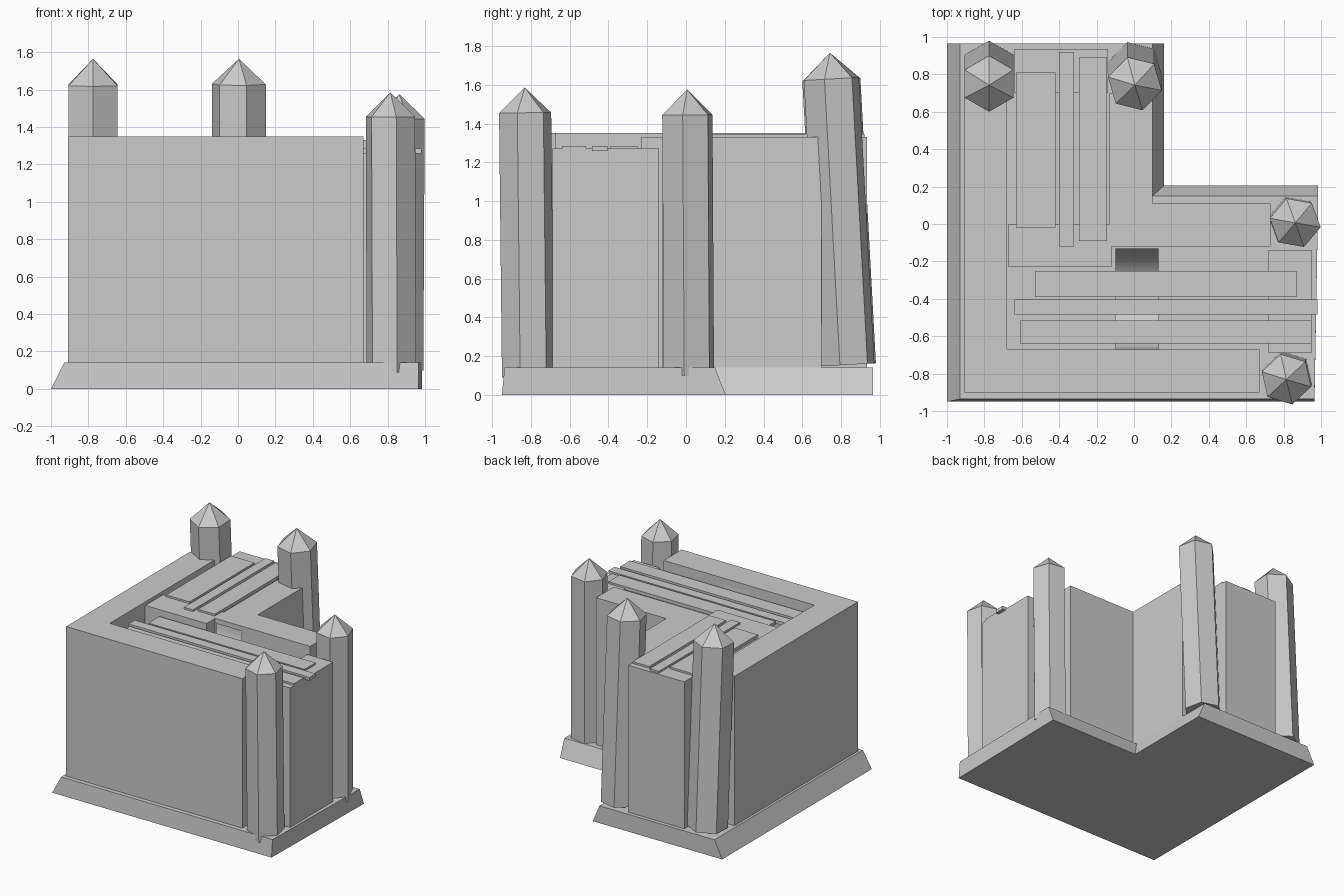
import bpy, bmesh, math
from mathutils import Vector, Matrix

cube = bpy.data.objects.get("Cube")
if cube:
    bpy.data.objects.remove(cube, do_unlink=True)

COLOR = (0.6, 0.6, 0.6, 1.0)
stone = bpy.data.materials.new("stone_grey")
stone.use_nodes = True
stone.diffuse_color = COLOR
stone.node_tree.nodes["Principled BSDF"].inputs["Base Color"].default_value = COLOR

BASE_TOP = 0.14


def finish(name, bm, recalc=True):
    if recalc:
        bmesh.ops.recalc_face_normals(bm, faces=bm.faces)
    mesh = bpy.data.meshes.new(name)
    bm.to_mesh(mesh)
    bm.free()
    mesh.materials.append(stone)
    obj = bpy.data.objects.new(name, mesh)
    bpy.context.collection.objects.link(obj)
    return obj


def box(name, x, y, z):
    bm = bmesh.new()
    bmesh.ops.create_cube(bm, size=1)
    for v in bm.verts:
        v.co = Vector([a + (b - a) * (c + 0.5) for (a, b), c in zip((x, y, z), v.co)])
    return finish(name, bm)


def loft(name, rings):
    bm = bmesh.new()
    loops = [[bm.verts.new(p) for p in ring] for ring in rings]
    for low, high in zip(loops, loops[1:]):
        for i in range(len(low)):
            j = (i + 1) % len(low)
            bm.faces.new((low[i], low[j], high[j], high[i]))
    bm.faces.new(loops[0])
    bm.faces.new(loops[-1])
    return finish(name, bm)


# L-shaped plinth with sloping sides
bottom = [(-1, -0.95), (0.965, -0.95), (0.985, 0.205), (0.16, 0.205), (0.16, 0.965), (-1, 0.965)]
top = [(-0.93, -0.936), (0.965, -0.936), (0.985, 0.15), (0.1, 0.15), (0.1, 0.965), (-0.93, 0.965)]
loft("plinth", [[(x, y, 0) for x, y in bottom], [(x, y, BASE_TOP) for x, y in top]])

# Outer walls
HIGH, MID, LOW = 1.35, 1.33, 1.27
box("front_outer_wall", (-0.91, 0.67), (-0.9, -0.67), (BASE_TOP, HIGH))
box("side_outer_wall", (-0.91, -0.68), (-0.67, 0.68), (BASE_TOP, HIGH))

# Inner walls around the notch
box("inner_wall_long", (-0.13, 0.73), (-0.12, 0.11), (BASE_TOP, MID))
box("inner_wall_side", (-0.13, 0.1), (0.11, 0.7), (BASE_TOP, MID))

# Cross walls that close the corridors
box("right_cross_wall", (0.72, 0.95), (-0.69, -0.14), (BASE_TOP, LOW))
box("middle_cross_wall", (-0.67, -0.12), (-0.23, 0.0), (BASE_TOP, MID))
box("back_cross_wall", (-0.64, -0.14), (0.7, 0.935), (BASE_TOP, MID))

# Walkway planks
for i, (x, y) in enumerate([((-0.53, 0.87), (-0.39, -0.25)),
                            ((-0.64, 0.98), (-0.485, -0.405)),
                            ((-0.61, 0.95), (-0.64, -0.515))]):
    box(f"front_plank_{i + 1}", x, y, (LOW - 0.012, LOW + 0.015))
for i, (x, y) in enumerate([((-0.63, -0.42), (-0.02, 0.81)),
                            ((-0.4, -0.32), (-0.12, 0.92)),
                            ((-0.295, -0.145), (-0.09, 0.89))]):
    box(f"side_plank_{i + 1}", x, y, (MID - 0.01, MID + 0.015))

# Curved trough hanging in the front corridor
bm = bmesh.new()
SEGMENTS = 24
rows = []
for i in range(SEGMENTS + 1):
    a = math.pi * i / SEGMENTS
    y, z = -0.4 + 0.27 * math.cos(a), 1.3 - 0.27 * math.sin(a)
    rows.append([bm.verts.new((x, y, z)) for x in (-0.1, 0.13)])
for (a, b), (c, d) in zip(rows, rows[1:]):
    bm.faces.new((a, c, d, b)).smooth = True
bm.normal_update()
if bm.faces[:][SEGMENTS // 2].normal.z > 0:
    bmesh.ops.reverse_faces(bm, faces=bm.faces[:])
finish("trough", bm, recalc=False)


# Leaning six-sided towers with pointed caps
def tower(name, foot, shoulder, radius, turn, cap):
    foot, shoulder = Vector(foot), Vector(shoulder)
    axis = shoulder - foot
    tilt = Vector((0, 0, 1)).rotation_difference(axis).to_matrix().to_4x4()
    place = Matrix.Translation(foot) @ tilt
    bm = bmesh.new()
    rings = []
    for h in (0, axis.length):
        rings.append([bm.verts.new(place @ Vector((
            radius * math.cos(math.radians(turn + 60 * k)),
            radius * math.sin(math.radians(turn + 60 * k)), h))) for k in range(6)])
    tip = bm.verts.new(place @ Vector((0, 0, axis.length + cap)))
    low, high = rings
    bm.faces.new(low)
    for k in range(6):
        j = (k + 1) % 6
        bm.faces.new((low[k], low[j], high[j], high[k]))
        bm.faces.new((high[k], high[j], tip))
    finish(name, bm)


tower("back_corner_tower", (-0.775, 0.83, 0.155), (-0.775, 0.75, 1.625), 0.15, 30, 0.14)
tower("back_inner_tower", (0.005, 0.83, 0.155), (0.005, 0.75, 1.63), 0.148, 46, 0.135)
tower("front_corner_tower", (0.82, -0.815, 0.09), (0.815, -0.83, 1.455), 0.138, 43, 0.13)
tower("right_inner_tower", (0.855, 0.015, 0.1), (0.862, 0.007, 1.445), 0.138, 50, 0.13)
